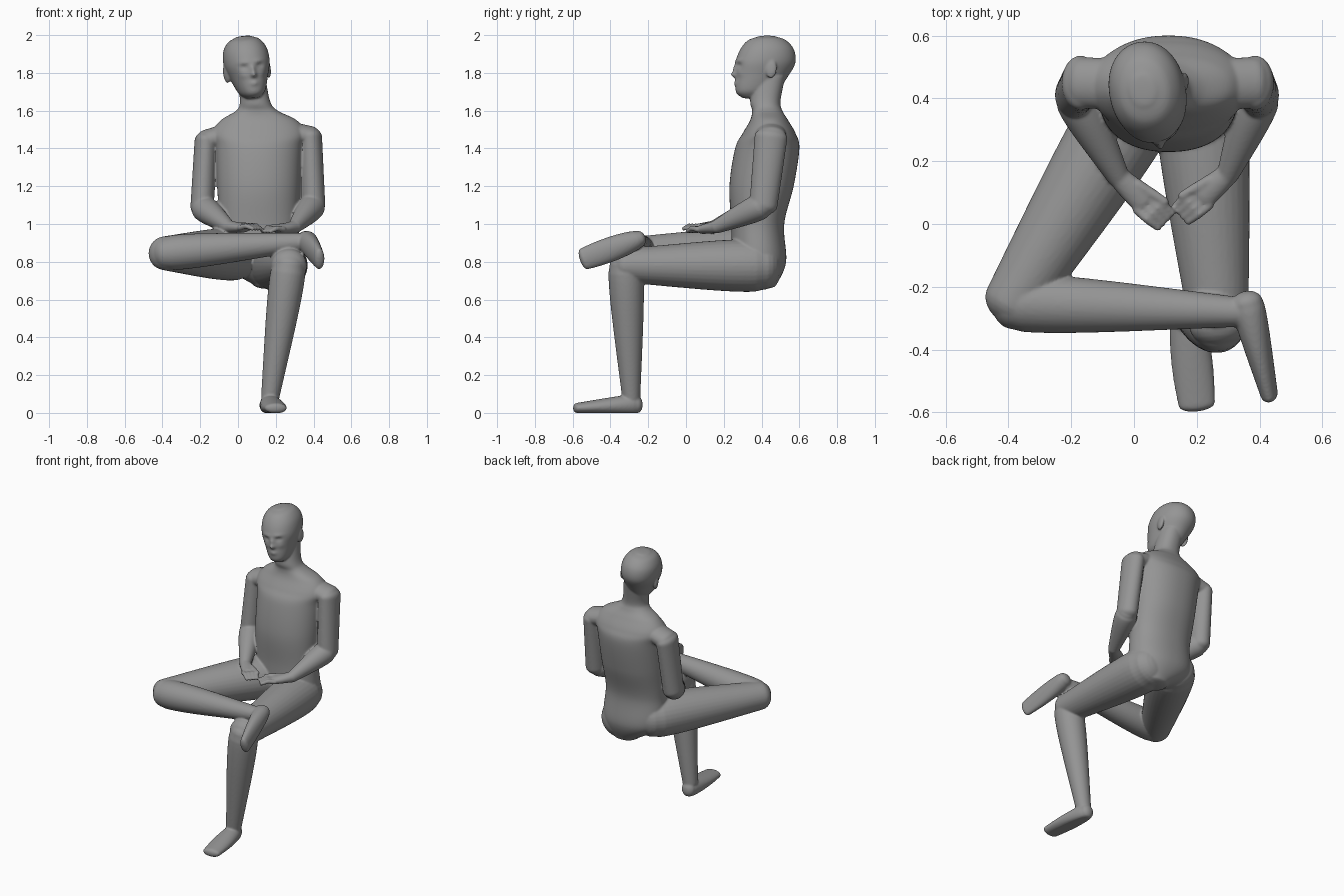
import bpy, bmesh, math
from mathutils import Vector, Matrix

old = bpy.data.objects.get("Cube")
if old:
    bpy.data.objects.remove(old, do_unlink=True)

grey = (0.3, 0.3, 0.3, 1)
skin = bpy.data.materials.new("plain grey")
skin.use_nodes = True
skin.diffuse_color = grey
skin.node_tree.nodes["Principled BSDF"].inputs["Base Color"].default_value = grey

bm = bmesh.new()
X, Y, Z = Vector((1, 0, 0)), Vector((0, 1, 0)), Vector((0, 0, 1))


def power_wave(value, power):
    return math.copysign(abs(value) ** (2 / power), value)


def loft(rings, axis, ref, sides, power=2, cap=0.8):
    """Closed tube through (centre, side radius, depth radius) rings, with domed ends."""
    side = axis.cross(ref).normalized()
    depth = side.cross(axis)

    def dome(ring, sign):
        centre, a, b = ring
        angles = [math.pi / 2 * k / 6 for k in range(1, 6)]
        return [(centre + axis * sign * min(a, b) * cap * math.sin(g),
                 a * math.cos(g), b * math.cos(g)) for g in angles]

    loops = []
    for centre, a, b in dome(rings[0], -1)[::-1] + rings + dome(rings[-1], 1):
        loop = []
        for k in range(sides):
            g = math.tau * k / sides
            point = (centre + side * a * power_wave(math.cos(g), power)
                     + depth * b * power_wave(math.sin(g), power))
            point.z = max(point.z, 0)
            loop.append(bm.verts.new(point))
        loops.append(loop)
    for low, high in zip(loops, loops[1:]):
        for k in range(sides):
            j = (k + 1) % sides
            bm.faces.new((low[k], low[j], high[j], high[k]))
    bm.faces.new(loops[0][::-1])
    bm.faces.new(loops[-1])
    return [vert for loop in loops for vert in loop]


def limb(start, end, r_start, r_end, swell=0, wide=1, splay=0, ref=Z):
    """Tapered limb whose muscle swells near the start; wide and splay set its width."""
    start, end = Vector(start), Vector(end)
    rings, count = [], 20
    for i in range(count + 1):
        t = i / count
        radius = r_start + (r_end - r_start) * t + swell * math.sin(math.pi * math.sqrt(t))
        rings.append((start.lerp(end, t), radius * (wide + splay * t), radius))
    loft(rings, (end - start).normalized(), ref, 32)


def upright(rows, power, cap):
    """Smooth level-ringed form from rows of x, y, height, half width, half depth."""
    rings, last, steps = [], len(rows) - 1, 10
    for i in range(last):
        near = [rows[max(0, min(last, i + k))] for k in (-1, 0, 1, 2)]
        for t in (s / steps for s in range(steps)):
            x, y, z, w, h = [b + t / 2 * (c - a + t * (2 * a - 5 * b + 4 * c - d
                                                       + t * (3 * b - a - 3 * c + d)))
                             for a, b, c, d in zip(*near)]
            rings.append((Vector((x, y, z)), w, h))
    x, y, z, w, h = rows[-1]
    rings.append((Vector((x, y, z)), w, h))
    return loft(rings, Z, Y, 72, power, cap)


def hand(wrist, tip, thumb_sign):
    """Palm, four arched fingers and a thumb."""
    wrist, tip = Vector(wrist), Vector(tip)
    knuckle = wrist.lerp(tip, 0.55)
    across = (tip - wrist).cross(Z).normalized()
    limb(wrist, knuckle, 0.034, 0.024, splay=0.8)
    for i in range(4):
        spread = across * (i - 1.5) * 0.024
        middle = knuckle.lerp(tip, 0.5) + spread + Z * 0.012
        limb(knuckle + spread, middle, 0.015, 0.014)
        limb(middle, tip + spread * 0.9, 0.014, 0.011)
    thumb = across * thumb_sign * 0.045 + Z * 0.015
    limb(wrist.lerp(tip, 0.3) + thumb / 2, wrist.lerp(tip, 0.8) + thumb, 0.02, 0.013)


def arm(shoulder, elbow, wrist, finger_tip, thumb_sign):
    """Collar, upper arm, forearm and hand."""
    limb((0.1, 0.44, 1.52), shoulder, 0.06, 0.058, wide=1.4)
    limb(shoulder, elbow, 0.06, 0.062, wide=1.45, splay=-0.25, ref=X)
    limb(elbow, wrist, 0.062, 0.036, swell=0.012)
    hand(wrist, finger_tip, thumb_sign)


def leg(hip, knee, ankle, heel, toe, shin_ref, foot_ref):
    """Thigh, shin and a foot that widens to the toes."""
    limb(hip, knee, 0.13, 0.09, swell=0.016, wide=1.05)
    limb(knee, ankle, 0.085, 0.048, swell=0.014, ref=shin_ref)
    limb(heel, toe, 0.05, 0.028, swell=0.006, wide=0.9, splay=1.2, ref=foot_ref)


# Torso and neck
upright([(0.17, 0.4, 0.68, 0.09, 0.08), (0.12, 0.39, 0.8, 0.21, 0.14),
         (0.11, 0.38, 1, 0.21, 0.14), (0.11, 0.4, 1.2, 0.22, 0.17),
         (0.11, 0.43, 1.4, 0.23, 0.17), (0.11, 0.44, 1.48, 0.25, 0.14),
         (0.11, 0.44, 1.55, 0.2, 0.1), (0.1, 0.43, 1.6, 0.11, 0.08),
         (0.09, 0.42, 1.65, 0.08, 0.08), (0.07, 0.44, 1.78, 0.075, 0.085)], 2.2, 0.3)

# Head
head = upright([(0, 0.35, 1.67, 0.04, 0.06), (0, 0.37, 1.7, 0.07, 0.11),
                (0, 0.4, 1.78, 0.1, 0.14), (0, 0.42, 1.85, 0.12, 0.16),
                (0, 0.43, 1.92, 0.115, 0.145), (0, 0.43, 1.97, 0.085, 0.105),
                (0, 0.43, 1.99, 0.045, 0.055)], 2.1, 0.15)

# Face, mirrored: distance from the middle, height, push, spread across, spread up
face = {
    "nose_tip": (0, 1.79, -0.03, 0.015, 0.014),
    "nose_bridge": (0, 1.82, -0.015, 0.012, 0.02),
    "lips": (0, 1.745, -0.01, 0.022, 0.012),
    "eye_socket": (0.042, 1.835, 0.012, 0.02, 0.014),
    "brow": (0.04, 1.86, -0.006, 0.03, 0.01),
    "cheek": (0.05, 1.79, -0.005, 0.02, 0.015),
}
for vert in head:
    if vert.co.y < 0.4:
        x, z = abs(vert.co.x), vert.co.z
        vert.co.y += sum(push * math.exp(-((x - fx) / across) ** 2 - ((z - fz) / up) ** 2)
                         for fx, fz, push, across, up in face.values())

# Ears
for sign in (-1, 1):
    place = (Matrix.Translation((sign * 0.112, 0.43, 1.81)) @ Matrix.Rotation(sign * -0.3, 4, "Z")
             @ Matrix.Diagonal((0.014, 0.032, 0.052, 1)))
    head += bmesh.ops.create_uvsphere(bm, u_segments=20, v_segments=12,
                                      radius=1, matrix=place)["verts"]

# Tilt and turn the head
pivot = Vector((0, 0.42, 1.82))
turn = Matrix.Rotation(math.radians(10), 3, "Z") @ Matrix.Rotation(math.radians(-7), 3, "Y")
for vert in head:
    vert.co = turn @ (vert.co - pivot) + pivot + X * 0.05

# Left arm, then right arm, with the hands meeting in the lap
arm((0.385, 0.45, 1.46), (0.4, 0.41, 1.1), (0.3, 0.16, 0.985), (0.15, 0.03, 0.96), 1)
arm((-0.17, 0.45, 1.44), (-0.19, 0.41, 1.09), (-0.05, 0.15, 0.985), (0.1, 0.01, 0.975), -1)

# Left leg, foot on the ground
leg(hip=(0.21, 0.4, 0.78), knee=(0.27, -0.32, 0.78), ankle=(0.17, -0.29, 0.08),
    heel=(0.165, -0.265, 0.045), toe=(0.2, -0.575, 0.025), shin_ref=Y, foot_ref=Z)

# Right leg, ankle resting across the left thigh
leg(hip=(0, 0.38, 0.84), knee=(-0.385, -0.25, 0.845), ankle=(0.33, -0.28, 0.905),
    heel=(0.36, -0.25, 0.92), toe=(0.43, -0.54, 0.815), shin_ref=Z, foot_ref=X)

# Fuse all parts into one continuous skin
bmesh.ops.recalc_face_normals(bm, faces=bm.faces)
mesh = bpy.data.meshes.new("body")
bm.to_mesh(mesh)
bm.free()
mesh.materials.append(skin)
body = bpy.data.objects.new("body", mesh)
bpy.context.collection.objects.link(body)
fuse = body.modifiers.new("fuse", "REMESH")
fuse.mode = "VOXEL"
fuse.voxel_size = 0.006
fuse.use_smooth_shade = True
soften = body.modifiers.new("soften", "SMOOTH")
soften.factor = 0.5
soften.iterations = 7
